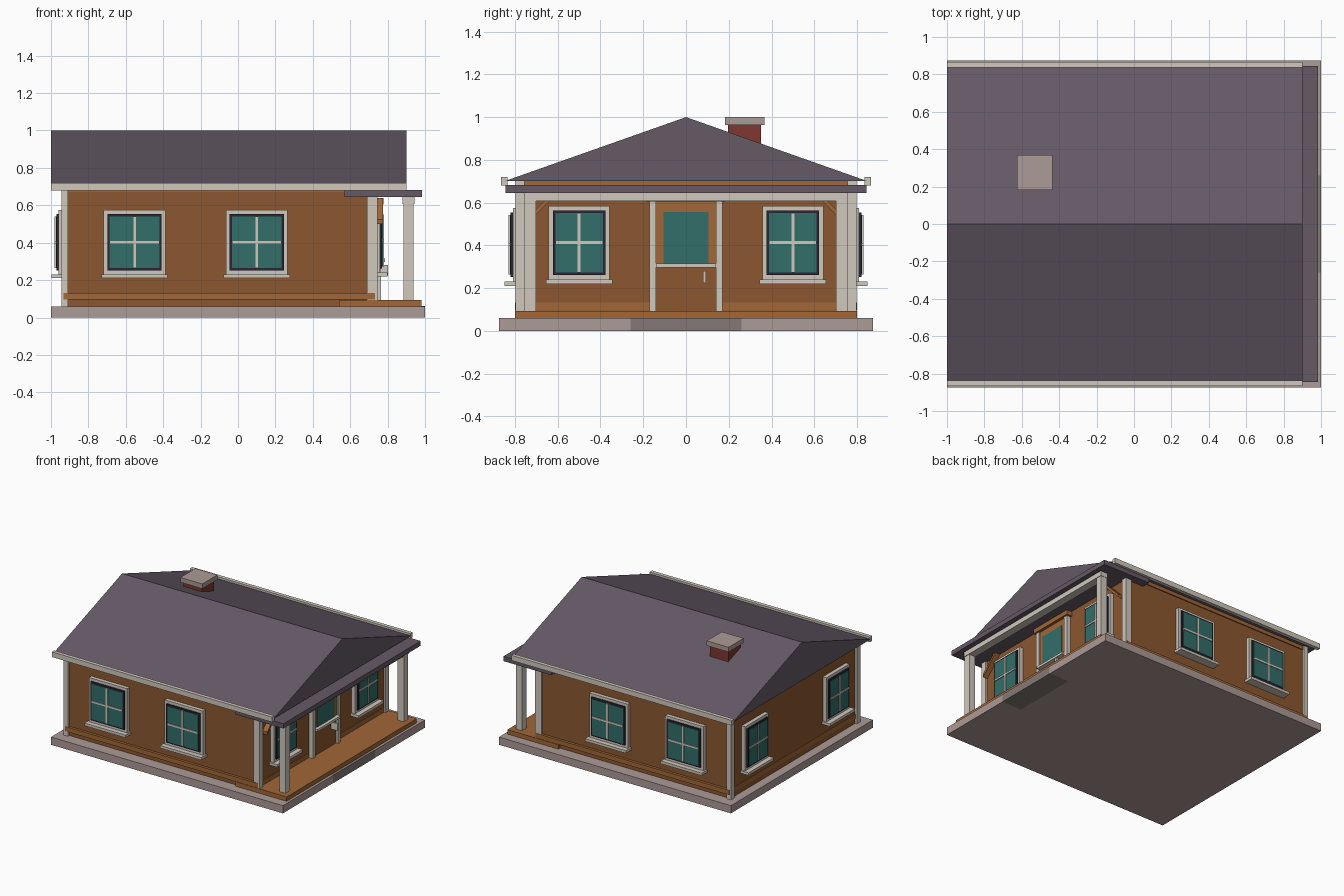
import bpy, bmesh

if "Cube" in bpy.data.objects:
    bpy.data.objects.remove(bpy.data.objects["Cube"])

def material(name, hex_code):
    lin = [(int(hex_code[i:i + 2], 16) / 255) ** 2.2 for i in (0, 2, 4)]
    m = bpy.data.materials.new(name)
    m.diffuse_color = (*lin, 1)
    m.use_nodes = True
    m.node_tree.nodes["Principled BSDF"].inputs["Base Color"].default_value = m.diffuse_color
    return m

WALL = material("wall", "8A5833")
WOOD = material("wood", "A0673A")
ROOF = material("roof", "655A66")
STONE = material("stone", "AB9995")
STEP = material("step_stone", "847975")
TRIM = material("trim", "CFC7BC")
DARK = material("dark", "2C2A38")
GLASS = material("glass", "356E69")
BRICK = material("brick", "7E3A32")

def finish(name, bm, mat):
    bmesh.ops.recalc_face_normals(bm, faces=bm.faces)
    me = bpy.data.meshes.new(name)
    bm.to_mesh(me)
    bm.free()
    me.materials.append(mat)
    ob = bpy.data.objects.new(name, me)
    bpy.context.collection.objects.link(ob)
    return ob

def boxes(name, mat, *ranges):
    """Each range is (x0, x1, y0, y1, z0, z1)."""
    bm = bmesh.new()
    for x0, x1, y0, y1, z0, z1 in ranges:
        for v in bmesh.ops.create_cube(bm, size=1)["verts"]:
            v.co = ((x0 + x1) / 2 + v.co.x * (x1 - x0),
                    (y0 + y1) / 2 + v.co.y * (y1 - y0),
                    (z0 + z1) / 2 + v.co.z * (z1 - z0))
    return finish(name, bm, mat)

def prism(name, mat, profile, x0, x1):
    """Extrude a (y, z) profile along x."""
    bm = bmesh.new()
    face = bm.faces.new([bm.verts.new((x0, y, z)) for y, z in profile])
    ext = bmesh.ops.extrude_face_region(bm, geom=[face])["geom"]
    bmesh.ops.translate(bm, vec=(x1 - x0, 0, 0),
                        verts=[g for g in ext if isinstance(g, bmesh.types.BMVert)])
    return finish(name, bm, mat)

def both(x0, x1, y0, y1, z0, z1):
    """A box and its mirror image across y = 0."""
    return [(x0, x1, y0, y1, z0, z1), (x0, x1, -y1, -y0, z0, z1)]

# Foundation, step and deck
boxes("foundation", STONE, (-1, 1, -.875, .875, 0, .06))
boxes("porch_step", STEP, (.83, 1.001, -.26, .26, -.0005, .0605))
boxes("porch_deck", WOOD, (.54, .98, -.8, .8, .06, .094))

# House body
boxes("walls", WALL, (-.93, .73, -.78, .78, .06, .7))
boxes("skirt_board", WOOD, (-.932, .732, -.8, .8, .096, .132))
boxes("frieze_board", WOOD, (-.935, .735, -.788, .788, .672, .7))
boxes("corner_trim", TRIM, *both(-.945, -.908, .755, .797, .06, .7),
      *both(.69, .745, .755, .797, .06, .7))

# Main roof, gutters and chimney
prism("roof", ROOF, [(-.85, .7), (.85, .7), (0, 1)], -1, .9)
boxes("gutters", TRIM, *both(-1, .9, .836, .865, .68, .72))
boxes("chimney", BRICK, (-.61, -.45, .197, .35, .695, .965))
boxes("chimney_cap", STONE, (-.625, -.435, .182, .368, .963, 1))

# Porch roof, beam, posts and corner braces
boxes("porch_roof", ROOF, (.57, .983, -.845, .845, .645, .682))
boxes("porch_beam", TRIM, (.88, .943, -.757, .757, .608, .645))
boxes("porch_posts", TRIM, *both(.885, .938, .702, .755, .094, .61))
for side, s in (("left", -1), ("right", 1)):
    prism(f"brace_{side}", WOOD,
          [(s * .745, .5), (s * .745, .525), (s * .63, .64), (s * .605, .64)], .735, .775)

# Windows: layered frame, sash, glass, glazing bars and sill
def window(name, side, u, half, lift=0.0):
    def place(hw, depth, z0, z1, c=0.0):
        a, b = u + c - hw, u + c + hw
        z0, z1 = z0 + lift, z1 + lift
        return {"front": (a, b, -.78 - depth, -.77, z0, z1),
                "back": (a, b, .77, .78 + depth, z0, z1),
                "porch": (.72, .73 + depth, a, b, z0, z1),
                "rear": (-.93 - depth, -.92, a, b, z0, z1)}[side]
    boxes(name + "_frame", TRIM, place(half, .03, .23, .575))
    boxes(name + "_sill", TRIM, place(half + .012, .068, .21, .231))
    boxes(name + "_sash", DARK, place(half - .02, .04, .252, .553))
    boxes(name + "_glass", GLASS, place(half - .032, .044, .264, .541))
    boxes(name + "_bars", TRIM, place(.007, .05, .264, .541),
          place(half - .032, .05, .396, .41))

for side in ("front", "back"):
    for i, x in enumerate((-.553, .1)):
        window(f"{side}_window_{i + 1}", side, x, .165)
for i, y in enumerate((-.5, .5)):
    window(f"porch_window_{i + 1}", "porch", y, .143, .01)
    window(f"rear_window_{i + 1}", "rear", y, .143)

# Door with jambs, header, rail, pane and handle
boxes("door", WALL, (.72, .748, -.14, .14, .094, .61))
boxes("door_upper", WOOD, (.72, .755, -.14, .14, .3, .61))
boxes("door_glass", GLASS, (.72, .76, -.105, .105, .315, .555))
boxes("door_rail", TRIM, (.72, .785, -.14, .14, .297, .315))
boxes("door_jambs", TRIM, *both(.72, .765, .14, .17, .094, .61))
boxes("door_header", WOOD, (.72, .778, -.185, .185, .605, .64))
boxes("door_handle", TRIM, (.74, .803, .08, .094, .225, .28))
